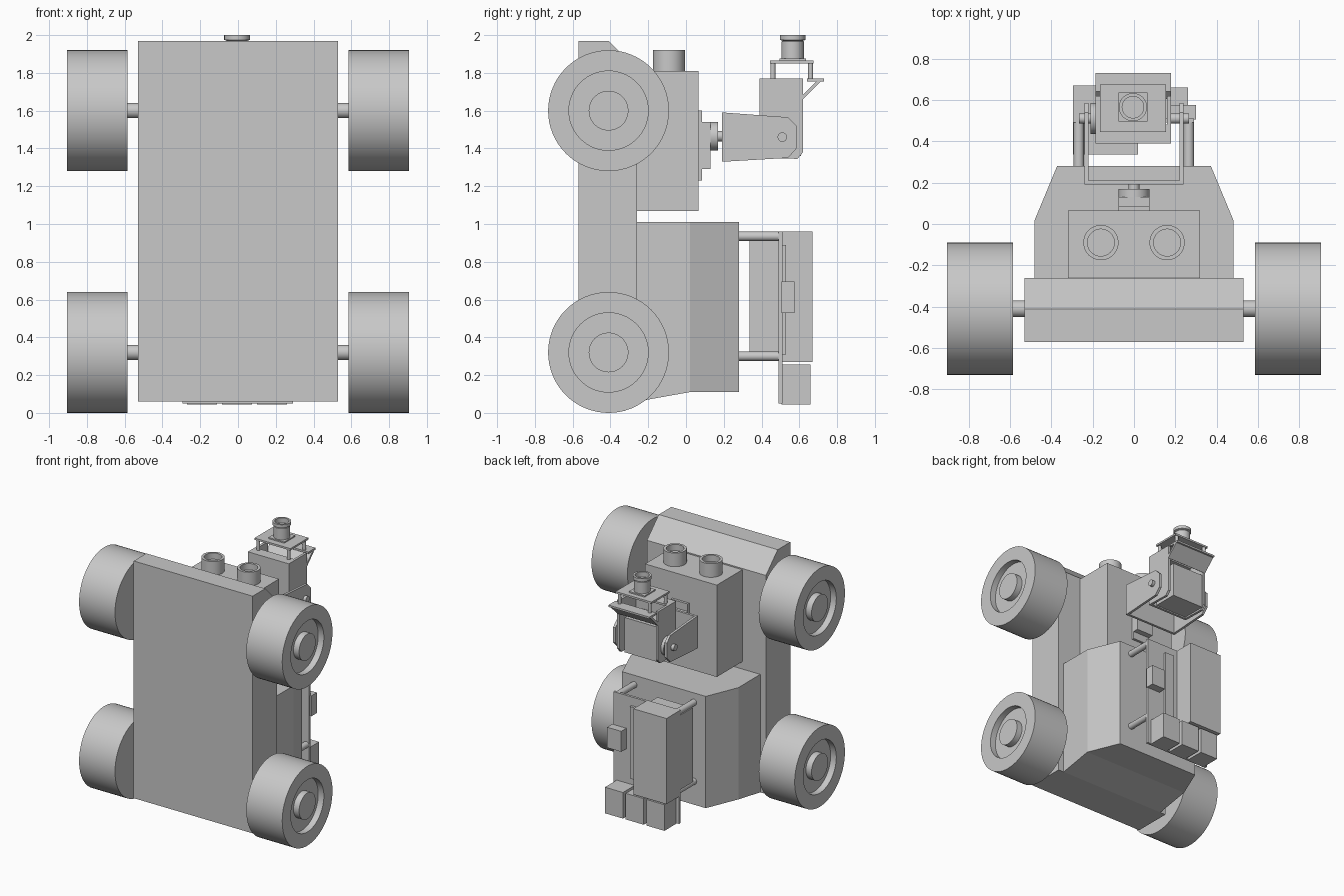
import bpy
import bmesh
from math import tau
from mathutils import Vector

cube = bpy.data.objects.get("Cube")
if cube:
    bpy.data.objects.remove(cube, do_unlink=True)

grey = bpy.data.materials.new("plain_grey")
grey.use_nodes = True
grey.diffuse_color = (0.58, 0.58, 0.58, 1)
grey.node_tree.nodes["Principled BSDF"].inputs["Base Color"].default_value = grey.diffuse_color


def finish(name, bm, smooth=False):
    bmesh.ops.recalc_face_normals(bm, faces=bm.faces)
    mesh = bpy.data.meshes.new(name)
    bm.to_mesh(mesh)
    bm.free()
    mesh.materials.append(grey)
    obj = bpy.data.objects.new(name, mesh)
    bpy.context.collection.objects.link(obj)
    if smooth:
        bpy.ops.object.select_all(action="DESELECT")
        obj.select_set(True)
        bpy.context.view_layer.objects.active = obj
        bpy.ops.object.shade_smooth_by_angle()
    return obj


def box(name, x, y, z):
    """Box from three (low, high) ranges."""
    bm = bmesh.new()
    bmesh.ops.create_cube(bm, size=1)
    for v in bm.verts:
        v.co = [r[0] + (c + 0.5) * (r[1] - r[0]) for c, r in zip(v.co, (x, y, z))]
    return finish(name, bm)


def side_prism(name, profile, x0, x1, split_y=None, taper=1):
    """Extrude a (y, z) profile along x, optionally tapering beyond split_y."""
    bm = bmesh.new()
    face = bm.faces.new([bm.verts.new((x0, y, z)) for y, z in profile])
    grown = bmesh.ops.extrude_face_region(bm, geom=[face])["geom"]
    bmesh.ops.translate(bm, vec=(x1 - x0, 0, 0),
                        verts=[g for g in grown if isinstance(g, bmesh.types.BMVert)])
    if split_y is not None:
        bmesh.ops.bisect_plane(bm, geom=bm.verts[:] + bm.edges[:] + bm.faces[:],
                               plane_co=(0, split_y, 0), plane_no=(0, 1, 0))
        for v in bm.verts:
            if v.co.y > split_y + 0.01:
                v.co.x *= taper
    return finish(name, bm)


def lathe(name, profile, centre, axis, steps=48):
    """Spin a (radius, height) profile around an axis through centre."""
    axis, centre = Vector(axis), Vector(centre)
    out = axis.orthogonal().normalized()
    bm = bmesh.new()
    verts = [bm.verts.new(centre + out * r + axis * h) for r, h in profile]
    edges = [bm.edges.new(pair) for pair in zip(verts, verts[1:])]
    bmesh.ops.spin(bm, geom=verts + edges, cent=centre, axis=axis, angle=tau, steps=steps)
    bmesh.ops.remove_doubles(bm, verts=bm.verts, dist=0.0005)
    return finish(name, bm, True)


def rod(name, radius, length, centre, axis):
    return lathe(name, [(0, 0), (radius, 0), (radius, length), (0, length)], centre, axis, 32)


# Chassis slab, tapered rear housing and upper block
side_prism("chassis", [(-0.57, 0.06), (-0.57, 1.97), (-0.41, 1.97), (-0.26, 1.82),
                       (-0.26, 0.06)], -0.53, 0.53)
side_prism("rear_housing", [(-0.26, 0.06), (0.02, 0.11), (0.28, 0.11), (0.28, 1.01),
                            (0.02, 1.01), (-0.26, 1.01)], -0.48, 0.48, 0.02, 0.775)
box("upper_block", (-0.32, 0.32), (-0.26, 0.065), (1.07, 1.81))

# Wheels with recessed rings, and their axles
WHEEL = [(0, 0), (0.32, 0), (0.32, 0.32), (0.21, 0.32), (0.21, 0.27),
         (0.105, 0.27), (0.105, 0.32), (0, 0.32)]
for side, s in (("left", 1), ("right", -1)):
    for level, z in (("lower", 0.32), ("upper", 1.6)):
        lathe(f"{level}_{side}_wheel", WHEEL, (s * 0.585, -0.41, z), (s, 0, 0), 64)
        rod(f"{level}_{side}_axle", 0.04, 0.08, (s * 0.52, -0.41, z), (s, 0, 0))
    # Sensor tubes on the upper block
    lathe(f"{side}_sensor", [(0, 0), (0.085, 0), (0.085, 0.11), (0.065, 0.11),
                             (0.065, 0.06), (0, 0.06)], (s * 0.16, -0.09, 1.81), (0, 0, 1))

# Pan motor
box("motor_flange", (-0.075, 0.075), (0.06, 0.085), (1.23, 1.6))
box("motor_body", (-0.075, 0.075), (0.08, 0.13), (1.29, 1.54))
rod("motor_disc", 0.075, 0.04, (0, 0.13, 1.465), (0, 1, 0))
rod("motor_shaft", 0.027, 0.03, (0, 0.165, 1.465), (0, 1, 0))

# Outer fork
box("fork_base", (-0.24, 0.24), (0.19, 0.21), (1.33, 1.59))
ARM = [(0.2, 1.33), (0.2, 1.59), (0.54, 1.565), (0.585, 1.52), (0.585, 1.4), (0.54, 1.35)]
for side, x in (("left", 0.22), ("right", -0.24)):
    side_prism(f"{side}_fork_arm", ARM, x, x + 0.02)

# Tilt pivots
rod("left_pivot", 0.025, 0.09, (0.175, 0.51, 1.46), (1, 0, 0))
rod("right_pivot", 0.025, 0.09, (-0.265, 0.51, 1.46), (1, 0, 0))
rod("tilt_disc", 0.075, 0.025, (-0.21, 0.51, 1.46), (1, 0, 0))

# Inner cradle: side plates, flared lip, floor and tilt motor
CHEEK = [(0.39, 1.35), (0.39, 1.77), (0.62, 1.77), (0.62, 1.38), (0.59, 1.345)]
for side, x in (("left", 0.16), ("right", -0.185)):
    side_prism(f"{side}_cradle_plate", CHEEK, x, x + 0.02)
side_prism("cradle_lip", [(0.62, 1.66), (0.605, 1.67), (0.705, 1.77), (0.73, 1.77)],
           -0.185, 0.18)
box("cradle_front", (-0.185, 0.18), (0.39, 0.41), (1.35, 1.77))
box("tilt_motor", (-0.17, 0.12), (0.41, 0.61), (1.36, 1.64))

# Camera board on four posts, with lens
for x in (-0.14, 0.13):
    for y in (0.46, 0.66):
        rod("board_post", 0.013, 0.1, (x, y, 1.76), (0, 0, 1))
box("cradle_rim_front", (-0.185, 0.18), (0.39, 0.48), (1.755, 1.77))
box("cradle_rim_back", (-0.185, 0.18), (0.64, 0.73), (1.755, 1.77))
box("camera_board", (-0.165, 0.155), (0.445, 0.675), (1.85, 1.865))
box("lens_mount", (-0.075, 0.065), (0.495, 0.635), (1.86, 1.875))
lathe("lens", [(0, 0), (0.06, 0), (0.06, 0.095), (0.055, 0.1), (0.068, 0.105),
               (0.068, 0.13), (0.052, 0.13), (0.052, 0.09), (0, 0.09)],
      (-0.005, 0.565, 1.87), (0, 0, 1))

# Rear circuit board on four standoffs
for x in (-0.267, 0.265):
    for z in (0.3, 0.935):
        rod("standoff", 0.025, 0.22, (x, 0.275, z), (0, 1, 0))
box("circuit_board", (-0.295, 0.29), (0.49, 0.51), (0.05, 0.96))
box("front_pack", (-0.295, 0.02), (0.335, 0.495), (0.32, 0.92))
box("rear_pack", (-0.295, 0.0), (0.505, 0.67), (0.27, 0.96))
box("pin_strip", (0.05, 0.13), (0.505, 0.53), (0.31, 0.89))
box("side_socket", (0.175, 0.3), (0.505, 0.575), (0.53, 0.695))
for x in (-0.19, -0.005, 0.18):
    box("port", (x - 0.08, x + 0.08), (0.505, 0.66), (0.045, 0.255))
